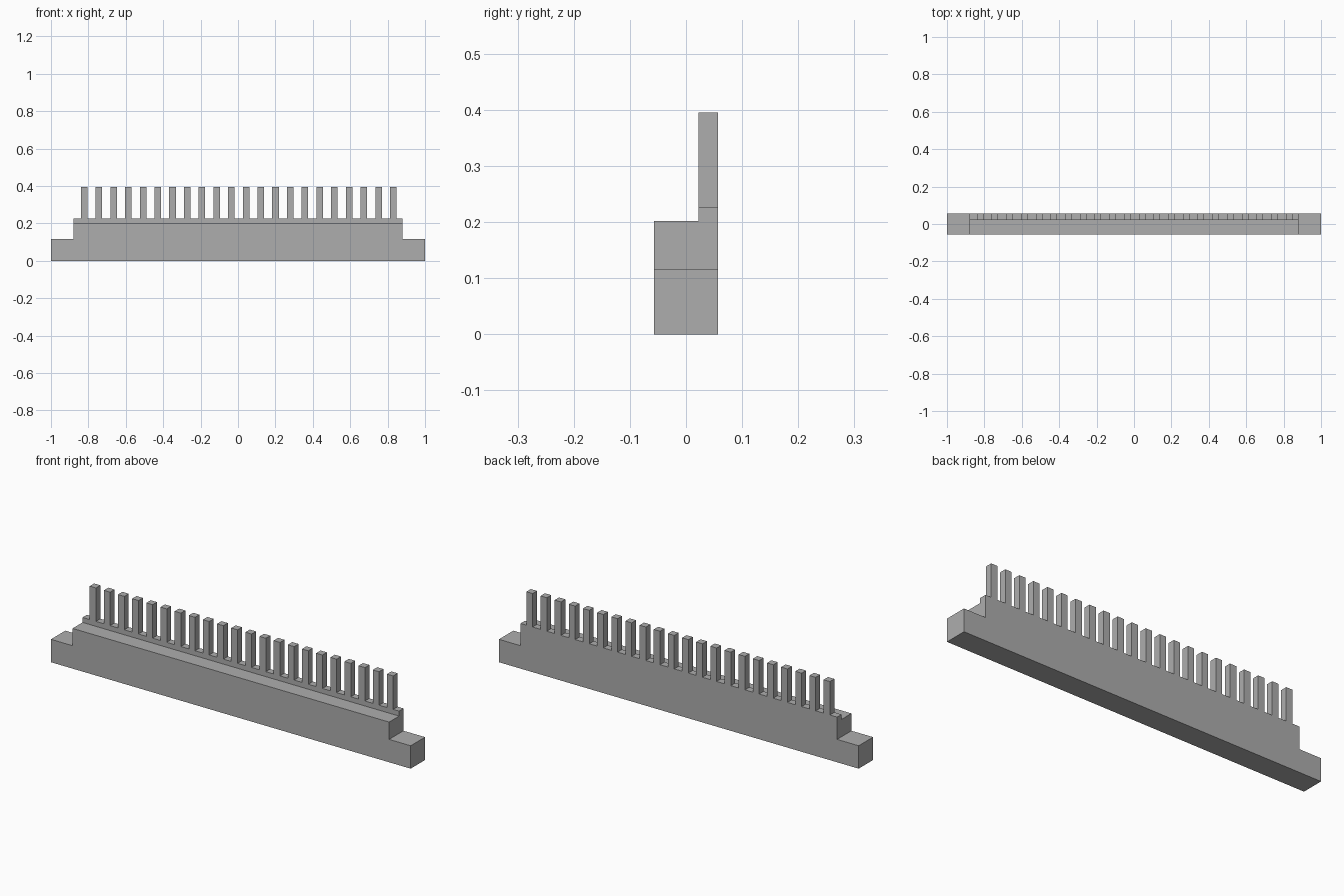
import bpy
import bmesh

cube = bpy.data.objects.get("Cube")
if cube:
    bpy.data.objects.remove(cube, do_unlink=True)

# Overall sizes
HALF_DEPTH = 0.057
BODY_X = 0.88
EAR_Z, SHELF_Z, RIB_Z, PIN_Z = 0.115, 0.202, 0.227, 0.395
RIB_FRONT = 0.022
PIN_COUNT, PIN_WIDTH, PIN_START, PITCH = 22, 0.035, -0.84, 0.0787

grey = bpy.data.materials.new("plain grey")
grey.use_nodes = True
colour = (0.42, 0.42, 0.42, 1)
grey.diffuse_color = colour
grey.node_tree.nodes["Principled BSDF"].inputs["Base Color"].default_value = colour


def extruded(name, outline, y0, y1):
    """Solid made from an x-z outline pushed from y0 to y1."""
    bm = bmesh.new()
    face = bm.faces.new([bm.verts.new((x, y0, z)) for x, z in outline])
    result = bmesh.ops.extrude_face_region(bm, geom=[face])
    verts = [v for v in result["geom"] if isinstance(v, bmesh.types.BMVert)]
    bmesh.ops.translate(bm, verts=verts, vec=(0, y1 - y0, 0))
    bmesh.ops.recalc_face_normals(bm, faces=bm.faces[:])
    mesh = bpy.data.meshes.new(name)
    bm.to_mesh(mesh)
    bm.free()
    mesh.materials.append(grey)
    obj = bpy.data.objects.new(name, mesh)
    bpy.context.collection.objects.link(obj)
    return obj


# Connector outline: stepped ears, rib and a row of pins
outline = [(1, 0), (1, EAR_Z), (BODY_X, EAR_Z), (BODY_X, RIB_Z)]
for i in reversed(range(PIN_COUNT)):
    left = PIN_START + i * PITCH
    right = left + PIN_WIDTH
    outline += [(right, RIB_Z), (right, PIN_Z), (left, PIN_Z), (left, RIB_Z)]
outline += [(-BODY_X, RIB_Z), (-BODY_X, EAR_Z), (-1, EAR_Z), (-1, 0)]
strip = extruded("pin_strip", outline, -HALF_DEPTH, HALF_DEPTH)

# Cut the front shelf, leaving pins and rib along the back
cutter = extruded("shelf_cutter",
                  [(-1.1, SHELF_Z), (1.1, SHELF_Z), (1.1, 0.5), (-1.1, 0.5)],
                  -0.2, RIB_FRONT)
cutter.hide_render = True
cut = strip.modifiers.new("shelf", "BOOLEAN")
cut.operation = "DIFFERENCE"
cut.solver = "EXACT"
cut.object = cutter

# Keep the finished mesh and drop the cutter
bpy.context.view_layer.update()
graph = bpy.context.evaluated_depsgraph_get()
finished = bpy.data.meshes.new_from_object(strip.evaluated_get(graph))
strip.modifiers.clear()
strip.data = finished
bpy.data.objects.remove(cutter, do_unlink=True)
